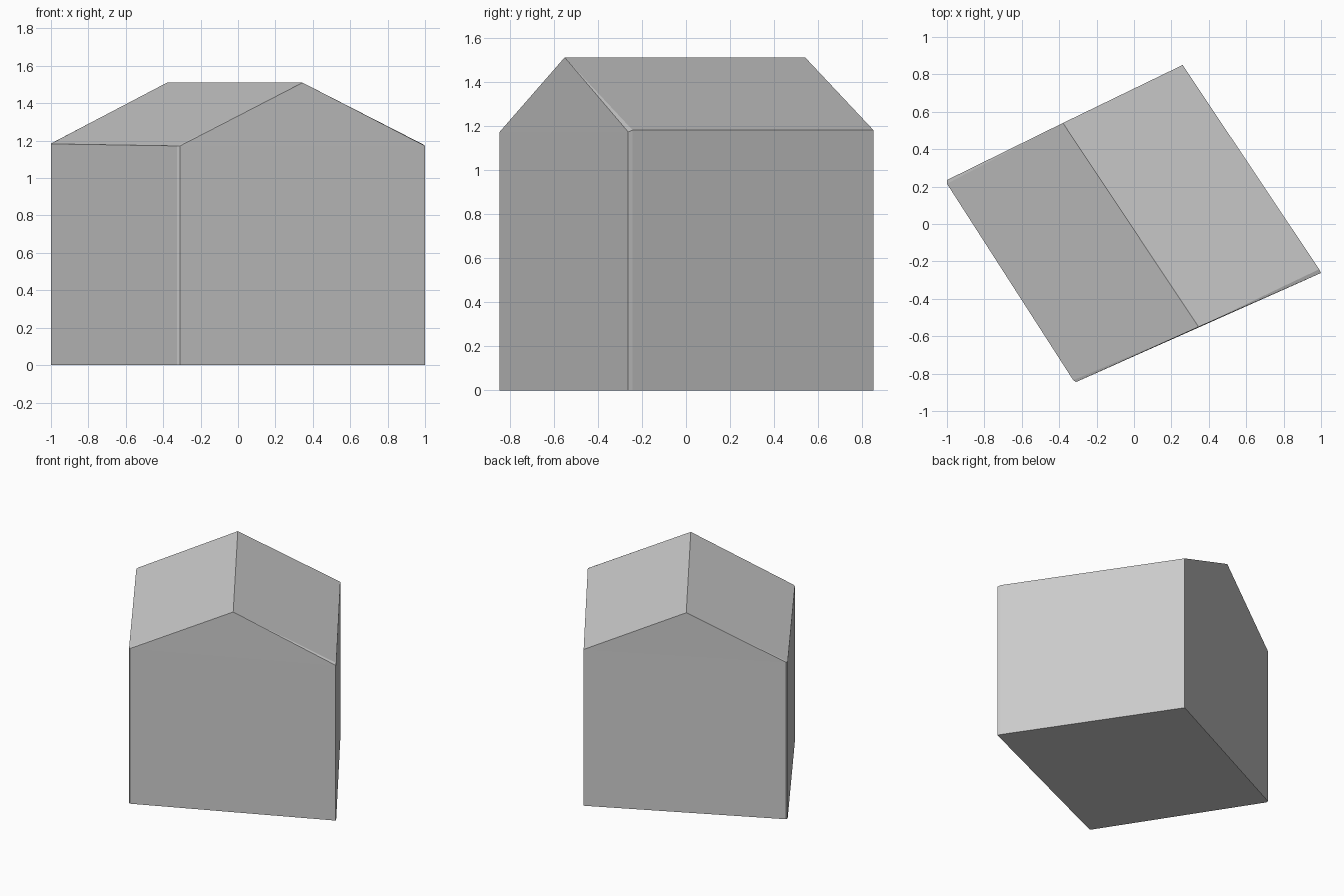
import bpy
import bmesh

cube = bpy.data.objects.get("Cube")
if cube:
    bpy.data.objects.remove(cube, do_unlink=True)

grey = bpy.data.materials.new("plain grey")
grey.use_nodes = True
colour = (0.6, 0.6, 0.6, 1)
grey.diffuse_color = colour
grey.node_tree.nodes["Principled BSDF"].inputs["Base Color"].default_value = colour

# Footprint, counter-clockwise, with tiny clipped corners
footprint = [(-1, 0.235), (-1, 0.215), (-0.325, -0.835), (-0.31, -0.845),
             (1, -0.262), (0.99, -0.242), (0.26, 0.85)]
eaves = [1.185, 1.183, 1.172, 1.172, 1.172, 1.18, 1.18]

bm = bmesh.new()
low = [bm.verts.new((x, y, 0)) for x, y in footprint]
top = [bm.verts.new((x, y, z)) for (x, y), z in zip(footprint, eaves)]
ridge_back = bm.verts.new((-0.38, 0.54, 1.51))
ridge_front = bm.verts.new((0.345, -0.55, 1.51))

# Floor and side walls
bm.faces.new(low[::-1])
count = len(low)
for i in range(count):
    j = (i + 1) % count
    bm.faces.new((low[i], low[j], top[j], top[i]))

# Gables, with a narrow sliver beside the front one
bm.faces.new((top[6], ridge_back, top[0]))
bm.faces.new((top[3], top[4], ridge_front))
bm.faces.new((top[4], top[5], ridge_front))

# Roof slopes
bm.faces.new((top[5], top[6], ridge_back, ridge_front))
bm.faces.new((top[0], ridge_back, top[1]))
bm.faces.new((top[1], ridge_back, ridge_front, top[2]))
bm.faces.new((top[2], ridge_front, top[3]))
bmesh.ops.recalc_face_normals(bm, faces=bm.faces)

mesh = bpy.data.meshes.new("house_block")
bm.to_mesh(mesh)
bm.free()
mesh.materials.append(grey)
house = bpy.data.objects.new("house_block", mesh)
bpy.context.collection.objects.link(house)
